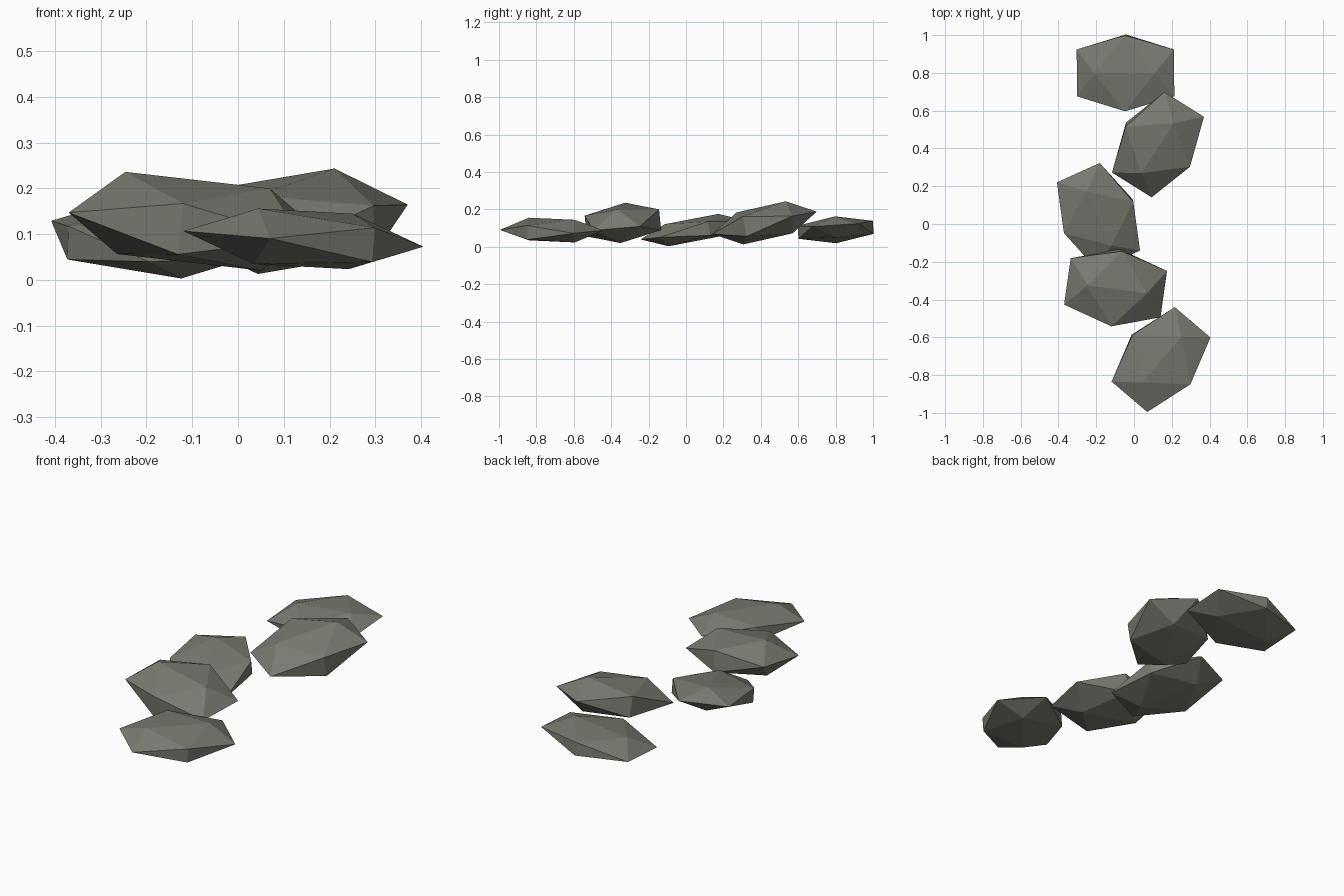
import bpy, bmesh, math
from mathutils import Euler, Vector

if "Cube" in bpy.data.objects:
    bpy.data.objects.remove(bpy.data.objects["Cube"])

stone_grey = bpy.data.materials.new("stone_grey")
stone_grey.diffuse_color = (0.19, 0.20, 0.165, 1)
stone_grey.use_nodes = True
stone_grey.node_tree.nodes["Principled BSDF"].inputs["Base Color"].default_value = stone_grey.diffuse_color

PHI = (1 + math.sqrt(5)) / 2
HALF_LENGTH, HALF_WIDTH = 0.160, 0.1245


def stone(name, centre, tilt, thickness):
    """Flattened icosahedron with an edge on top; tilt = roll, pitch, yaw in degrees."""
    turn = Euler([math.radians(a) for a in tilt]).to_matrix()
    bm = bmesh.new()
    for s in (-1, 1):
        for t in (-1, 1):
            for p in ((s, 0, t * PHI), (0, s * PHI, t), (s * PHI, t, 0)):
                q = Vector((p[0] * HALF_LENGTH, p[1] * HALF_WIDTH, p[2] * thickness))
                bm.verts.new(turn @ q)
    bmesh.ops.convex_hull(bm, input=bm.verts[:])
    bmesh.ops.recalc_face_normals(bm, faces=bm.faces[:])
    mesh = bpy.data.meshes.new(name)
    bm.to_mesh(mesh)
    bm.free()
    mesh.materials.append(stone_grey)
    ob = bpy.data.objects.new(name, mesh)
    ob.location = centre
    bpy.context.collection.objects.link(ob)


# Path of five stepping stones, back to front
stones = [
    ((-0.045, 0.80, 0.091), (3.8, -5.6, 0), 0.035),
    ((0.127, 0.42, 0.128), (5.5, -10.7, 57), 0.054),
    ((-0.188, 0.04, 0.0895), (-2.5, -9.9, 114.7), 0.037),
    ((-0.0975, -0.3375, 0.128), (4.8, 6.5, -7.5), 0.056),
    ((0.143, -0.7175, 0.0895), (3.7, 2.0, 49.7), 0.0375),
]
for i, (centre, tilt, thickness) in enumerate(stones, 1):
    stone(f"stepping_stone_{i}", centre, tilt, thickness)
